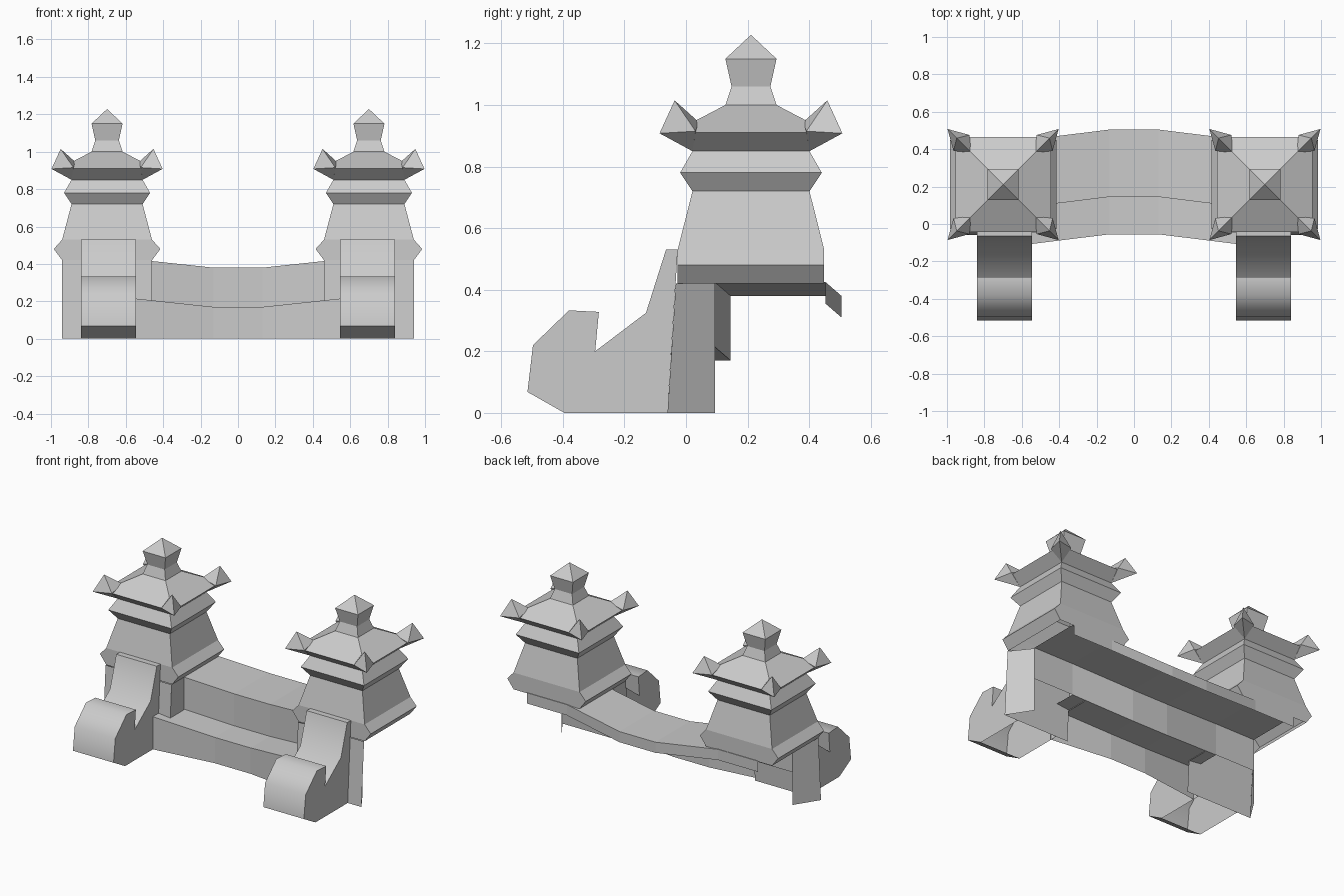
import bpy, math

if "Cube" in bpy.data.objects:
    bpy.data.objects.remove(bpy.data.objects["Cube"])


def make(name, verts, faces, mirror=True):
    me = bpy.data.meshes.new(name)
    me.from_pydata(verts, [], faces)
    me.update()
    ob = bpy.data.objects.new(name, me)
    bpy.context.collection.objects.link(ob)
    if mirror:
        ob.modifiers.new("Mirror", 'MIRROR').use_mirror_merge = False
    return ob


def strip(rows, closed=False):
    """Quads between consecutive rows of points."""
    n = len(rows[0])
    verts = [p for r in rows for p in r]
    faces = []
    for i in range(len(rows) - 1):
        for j in range(n if closed else n - 1):
            k = (j + 1) % n
            faces.append((i*n + j, i*n + k, (i+1)*n + k, (i+1)*n + j))
    return verts, faces


CX, CY = 0.7, 0.211

# Tower: stacked square rings (half x, half y, z), with a pointed cap
rings = [(.24, .238, .42), (.285, .238, .48), (.24, .238, .53), (.19, .19, .72),
         (.23, .23, .78), (.19, .19, .85), (.255, .255, .91), (.083, .083, 1.0),
         (.063, .063, 1.06), (.083, .083, 1.15)]
rows = [[(CX + sx*hx, CY + sy*hy, z) for sx, sy in ((-1, -1), (1, -1), (1, 1), (-1, 1))]
        for hx, hy, z in rings]
v, f = strip(rows, True)
top = len(v)
v.append((CX, CY, 1.228))
f += [(top - 4 + i, top - 4 + (i + 1) % 4, top) for i in range(4)]
make("tower", v, f)

# Upturned roof corner horns
horn = [(.297, .297, .908), (.18, .265, .915), (.17, .17, .945), (.265, .18, .915),
        (.248, .248, 1.015), (.19, .19, .85)]
v, f = [], []
for sx, sy in ((1, 1), (-1, 1), (-1, -1), (1, -1)):
    b = len(v)
    v += [(CX + sx*x, CY + sy*y, z) for x, y, z in horn]
    for i in range(4):
        k = (i + 1) % 4
        for t in ((i, k, 4), (k, i, 5)):
            t = t if sx*sy > 0 else t[::-1]
            f.append(tuple(b + q for q in t))
make("roof_horns", v, f)

# Lower tower wall: inner side, leaning front, slanted outer side
low = [(.46, .095, .2), (.46, -.047, .2), (.46, -.06, 0), (.94, -.06, 0), (.84, .095, 0)]
high = [(.46, .095, .42), (.46, -.033, .42), (.46, -.033, .42), (.94, -.033, .42), (.84, .095, .42)]
v, f = strip([low, high])
make("lower_wall", v, [q for i, q in enumerate(f) if i != 1])

# Front scroll pedestal, open at the bottom and back
prof = [(-.027, .53), (-.065, .53), (-.13, .325), (-.295, .2), (-.283, .328),
        (-.38, .333), (-.497, .22), (-.515, .068), (-.395, 0), (-.06, 0)]
n = len(prof)
v, f = strip([[(x, y, z) for y, z in prof] for x in (.545, .84)])
f.pop()
f += [tuple(range(n))[::-1], tuple(range(n, 2*n))]
ped = make("scroll_pedestal", v, f)
bpy.context.view_layer.objects.active = ped
ped.select_set(True)
bpy.ops.object.shade_smooth_by_angle(angle=math.radians(52))
ped.select_set(False)

# Bowed walkway: back lip, deck, riser, step, front face
path = [(.505, .31), (.505, .38), (.145, .38), (.145, .17), (-.055, .17), (-.055, 0)]


def section(x, shift, count=6):
    return [(x, y - .052*shift, z + .045*shift if z else 0) for y, z in path[:count]]


v, f = strip([section(x, s) for x, s in ((-.55, 1), (-.13, 0), (.13, 0), (.55, 1))])
make("walkway", v, f, False)

# Walkway continuing under the towers
v, f = strip([section(x, 1, 4) for x in (.55, .84)])
make("walkway_end", v, f)
